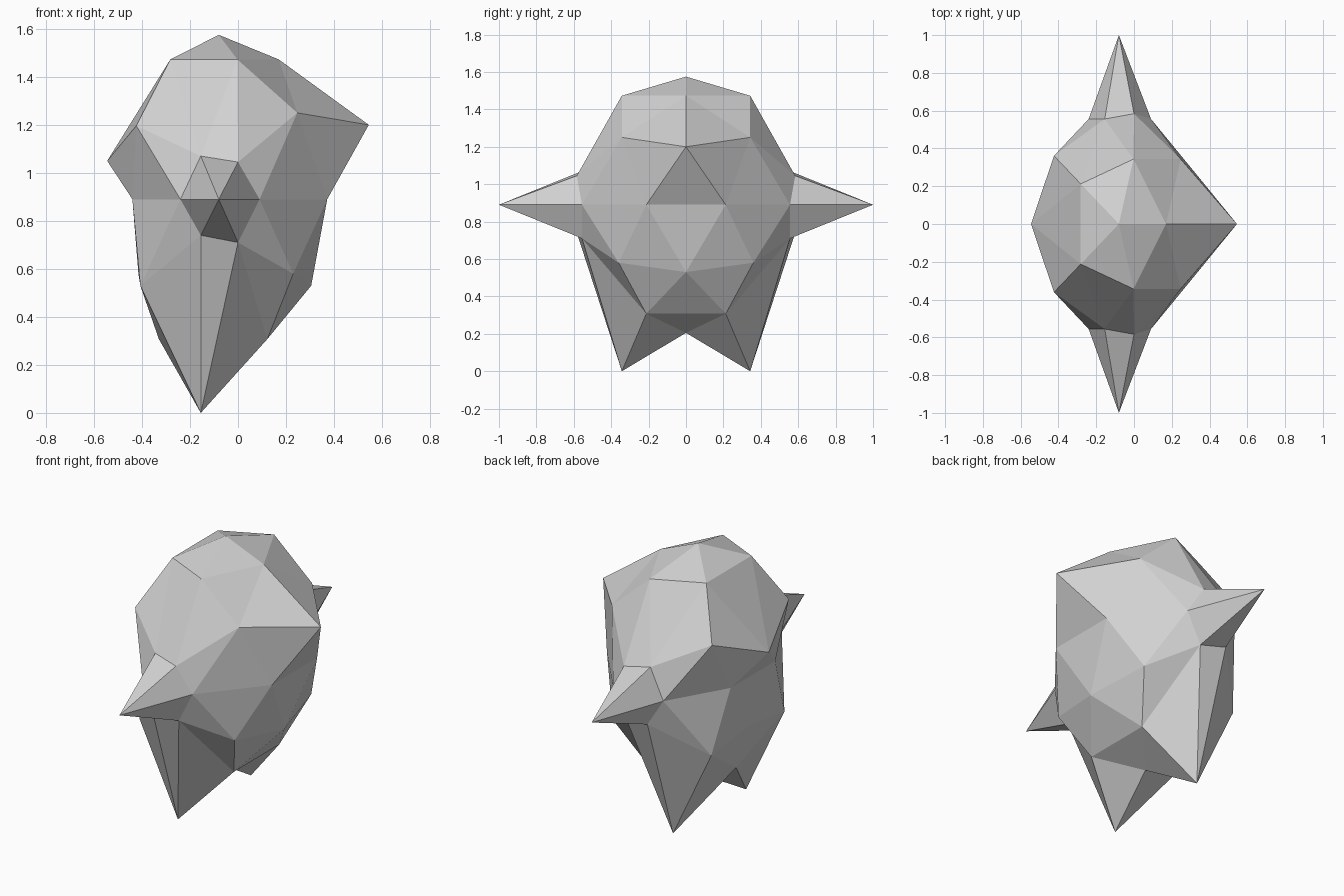
import bpy
import bmesh
from mathutils import Vector

cube = bpy.data.objects.get("Cube")
if cube:
    bpy.data.objects.remove(cube, do_unlink=True)

# Plain grey clay
clay = bpy.data.materials.new("light_grey")
clay.use_nodes = True
grey = (0.64, 0.64, 0.64, 1)
clay.diffuse_color = grey
clay.node_tree.nodes["Principled BSDF"].inputs["Base Color"].default_value = grey

# Egg-shaped faceted body
CENTRE = Vector((-0.08, 0, 0.89))
RADII = Vector((0.475, 0.687, 0.685))
bm = bmesh.new()
bmesh.ops.create_icosphere(bm, subdivisions=2, radius=1)
for v in bm.verts:
    v.co = v.co * RADII + CENTRE


def pull(start, end):
    """Move the vertex nearest to start, and its twin across y, to end."""
    pairs = []
    for side in (1, -1):
        flip = Vector((1, side, 1))
        a, b = Vector(start) * flip, Vector(end) * flip
        pairs.append((min(bm.verts, key=lambda v: (v.co - a).length), b))
    for v, target in pairs:
        v.co = target


# Beak point, back of the head and narrowed trunk
pull((0.345, 0, 1.2), (0.545, 0, 1.2))
pull((-0.484, 0, 1.25), (-0.545, 0, 1.05))
pull((-0.53, 0.21, 0.89), (-0.44, 0.21, 0.89))
pull((-0.505, 0, 0.58), (-0.415, 0, 0.58))
pull((0.264, 0.36, 0.58), (0.23, 0.36, 0.58))
pull((0.324, 0, 0.53), (0.305, 0, 0.53))

# Arm roots drawn together, then the arm tips
pull((0.051, 0.584, 1.2), (0, 0.584, 1.045))
pull((-0.205, 0.556, 1.25), (-0.155, 0.556, 1.07))
pull((0.2, 0.556, 0.89), (0.09, 0.556, 0.89))
pull((-0.36, 0.556, 0.89), (-0.24, 0.556, 0.89))
pull((-0.21, 0.584, 0.584), (-0.155, 0.584, 0.74))
pull((0.045, 0.556, 0.53), (0, 0.556, 0.71))
pull((-0.08, 0.687, 0.89), (-0.08, 1, 0.89))

# Leg tips
pull((-0.157, 0.343, 0.307), (-0.155, 0.343, 0))

bmesh.ops.recalc_face_normals(bm, faces=bm.faces)
mesh = bpy.data.meshes.new("faceted_body")
bm.to_mesh(mesh)
bm.free()
mesh.materials.append(clay)
body = bpy.data.objects.new("faceted_body", mesh)
bpy.context.collection.objects.link(body)
